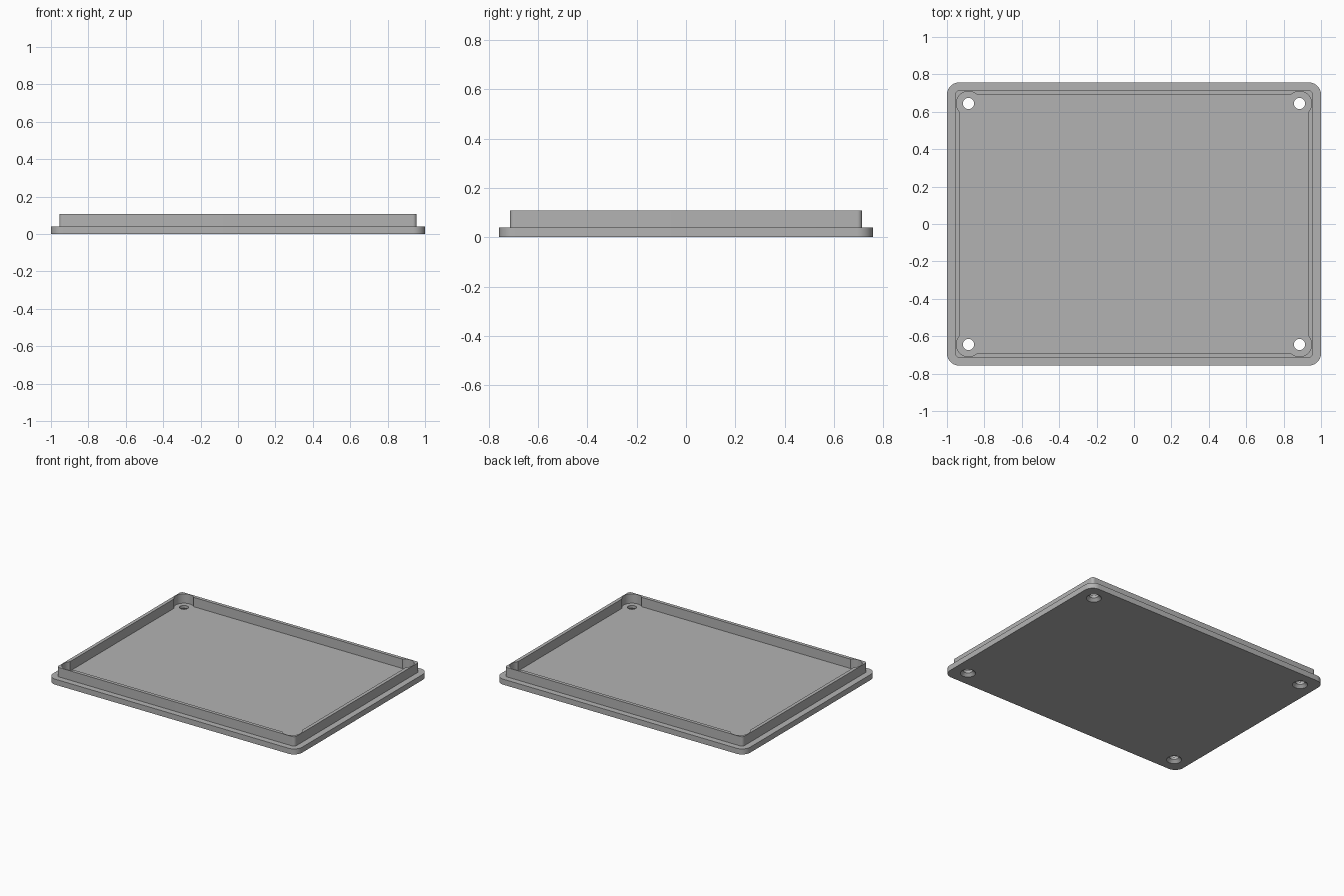
import bpy, bmesh
from math import cos, sin, pi

cube = bpy.data.objects.get("Cube")
if cube:
    bpy.data.objects.remove(cube, do_unlink=True)

grey = bpy.data.materials.new("matte grey")
grey.use_nodes = True
colour = (0.45, 0.45, 0.45, 1)
grey.diffuse_color = colour
grey.node_tree.nodes["Principled BSDF"].inputs["Base Color"].default_value = colour

PLATE_TOP, LIP_TOP = 0.04, 0.108
HOLES = [(sx * 0.885, sy * 0.644) for sx in (-1, 1) for sy in (-1, 1)]


def rounded_rect(hx, hy, r, steps=10):
    """Counter-clockwise outline with rounded corners."""
    points = []
    for i, (sx, sy) in enumerate([(1, 1), (-1, 1), (-1, -1), (1, -1)]):
        for k in range(steps + 1):
            a = (i + k / steps) * pi / 2
            points.append((sx * (hx - r) + r * cos(a), sy * (hy - r) + r * sin(a)))
    return points


def circle(c, r, n=48):
    return [(c[0] + r * cos(2 * pi * k / n), c[1] + r * sin(2 * pi * k / n)) for k in range(n)]


def loft(name, sections):
    """Solid through a stack of (outline, height) sections."""
    bm = bmesh.new()
    rings = [[bm.verts.new((x, y, z)) for x, y in outline] for outline, z in sections]
    n = len(rings[0])
    bm.faces.new(rings[0][::-1])
    bm.faces.new(rings[-1])
    for low, high in zip(rings, rings[1:]):
        for k in range(n):
            j = (k + 1) % n
            bm.faces.new((low[k], low[j], high[j], high[k]))
    mesh = bpy.data.meshes.new(name)
    bm.to_mesh(mesh)
    bm.free()
    mesh.materials.append(grey)
    obj = bpy.data.objects.new(name, mesh)
    bpy.context.collection.objects.link(obj)
    return obj


def activate(obj):
    bpy.ops.object.select_all(action='DESELECT')
    obj.select_set(True)
    bpy.context.view_layer.objects.active = obj


def cut(obj, cutter):
    cutter.hide_render = True
    mod = obj.modifiers.new("cut", 'BOOLEAN')
    mod.operation, mod.solver, mod.object = 'DIFFERENCE', 'EXACT', cutter
    activate(obj)
    bpy.ops.object.modifier_apply(modifier=mod.name)
    bpy.data.objects.remove(cutter, do_unlink=True)


# Base plate with countersunk screw holes
plate_outline = rounded_rect(1, 0.757, 0.065)
plate = loft("base_plate", [(plate_outline, 0), (plate_outline, PLATE_TOP)])
for c in HOLES:
    wide, narrow = circle(c, 0.05), circle(c, 0.03)
    cut(plate, loft("screw_cutter", [(wide, -0.02), (wide, 0), (narrow, 0.02), (narrow, 0.1)]))

# Raised lip, hollowed out, with round reliefs around the screws
lip_outline = rounded_rect(0.955, 0.714, 0.02)
lip = loft("raised_lip", [(lip_outline, PLATE_TOP), (lip_outline, LIP_TOP)])
inside = rounded_rect(0.93, 0.689, 0.005, 1)
cut(lip, loft("inside_cutter", [(inside, 0), (inside, 0.2)]))
for c in HOLES:
    relief = circle(c, 0.065)
    cut(lip, loft("relief_cutter", [(relief, -0.01), (relief, 0.21)]))

for part in (plate, lip):
    activate(part)
    bpy.ops.object.shade_smooth_by_angle(angle=pi / 6)
